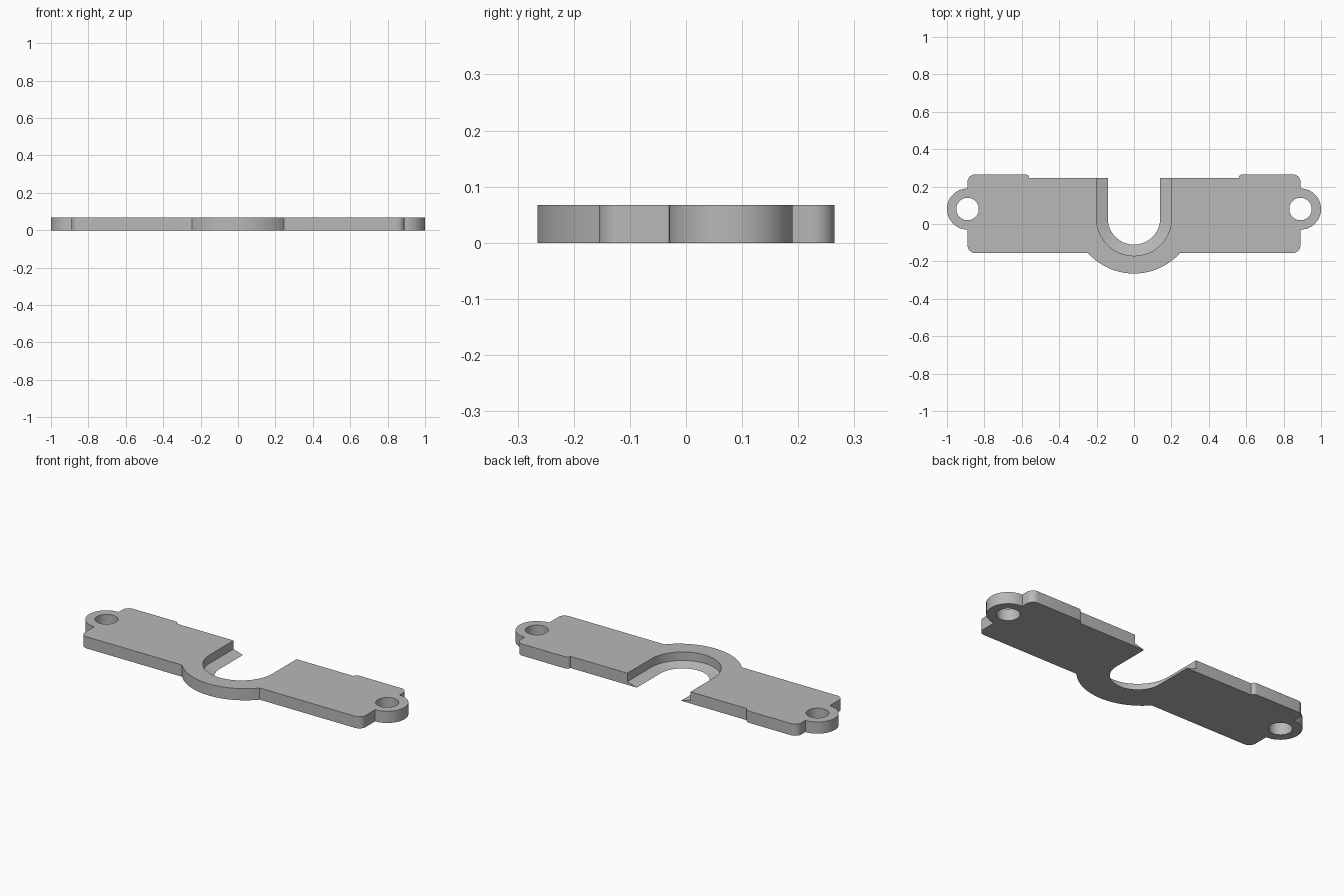
import bpy, bmesh
from math import sin, cos, radians, atan2, degrees, sqrt

cube = bpy.data.objects.get("Cube")
if cube:
    bpy.data.objects.remove(cube, do_unlink=True)

THICK = 0.067
FRONT, BACK, STEP = -0.155, 0.265, 0.245   # y of the straight edges
SIDE = 0.89                                # half width of the body
LUG_Y, LUG_R, HOLE_R = 0.08, 0.11, 0.06
SLOT_Y, SLOT_R, LIP_R, LIP_Z = 0.03, 0.2, 0.14, 0.018

grey = bpy.data.materials.new("plain grey")
grey.use_nodes = True
colour = (0.48, 0.48, 0.48, 1)
grey.diffuse_color = colour
grey.node_tree.nodes["Principled BSDF"].inputs["Base Color"].default_value = colour


def arc(cx, cy, r, a, b, n=12):
    angles = [radians(a + (b - a) * i / n) for i in range(n + 1)]
    return [(cx + r * cos(t), cy + r * sin(t)) for t in angles]


def loft(name, rings):
    """Solid through a stack of (outline, height) rings with equal point counts."""
    bm = bmesh.new()
    loops = [[bm.verts.new((x, y, z)) for x, y in pts] for pts, z in rings]
    for low, high in zip(loops, loops[1:]):
        for i in range(len(low)):
            j = (i + 1) % len(low)
            bm.faces.new((low[i], low[j], high[j], high[i]))
    bm.faces.new(loops[0][::-1])
    bm.faces.new(loops[-1])
    bmesh.ops.recalc_face_normals(bm, faces=bm.faces)
    mesh = bpy.data.meshes.new(name)
    bm.to_mesh(mesh)
    bm.free()
    mesh.materials.append(grey)
    obj = bpy.data.objects.new(name, mesh)
    bpy.context.collection.objects.link(obj)
    return obj


# Right half of the plate outline, front centre to back
boss_y, boss_x = 0.065, 0.245
boss_r = boss_y - BACK * -1
boss_end = degrees(atan2(FRONT - boss_y, sqrt(boss_r ** 2 - (FRONT - boss_y) ** 2)))
r = 0.04
half = arc(0, boss_y, boss_r, -90, boss_end, 20)
half += arc(SIDE - r, FRONT + r, r, -90, 0, 8)
half += arc(SIDE, LUG_Y, LUG_R, -90, 90, 32)
half += arc(SIDE - r, BACK - r, r, 0, 90, 8)
half += arc(0.58, STEP, BACK - STEP, 90, 180, 6)
outline = half + [(-x, y) for x, y in reversed(half[1:])]
plate = loft("mounting_plate", [(outline, 0), (outline, THICK)])


# Slot cutter: straight upper wall above a lip that slopes down to a thin edge
def slot(radius):
    return [(-radius, 0.4)] + arc(0, SLOT_Y, radius, 180, 360, 48) + [(radius, 0.4)]


below = 0.01
slope = (SLOT_R - LIP_R) / LIP_Z
cutters = [loft("slot_cutter", [(slot(LIP_R - below * slope), -below),
                                (slot(SLOT_R), LIP_Z), (slot(SLOT_R), 0.1)])]

# Screw hole cutters
for side, label in ((1, "left"), (-1, "right")):
    ring = arc(side * SIDE, LUG_Y, HOLE_R, 0, 360, 40)[:-1]
    cutters.append(loft(label + "_hole_cutter", [(ring, -0.05), (ring, 0.1)]))

bpy.context.view_layer.objects.active = plate
plate.select_set(True)
for cutter in cutters:
    mod = plate.modifiers.new(cutter.name, "BOOLEAN")
    mod.operation = "DIFFERENCE"
    mod.solver = "EXACT"
    mod.object = cutter
    bpy.ops.object.modifier_apply(modifier=mod.name)
    bpy.data.objects.remove(cutter, do_unlink=True)

bpy.ops.object.shade_smooth_by_angle(angle=radians(30))
